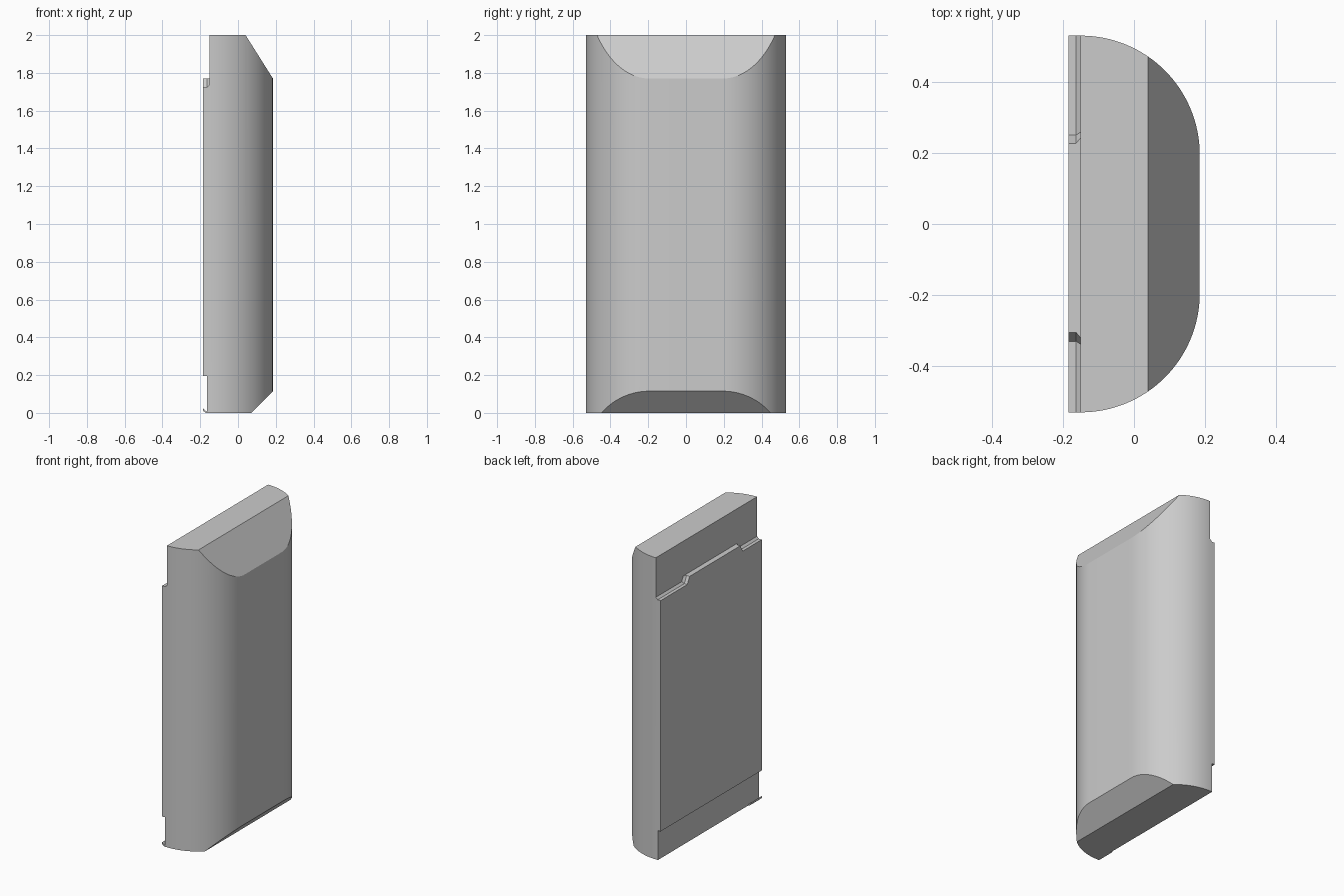
import bpy, bmesh, math

old = bpy.data.objects.get("Cube")
if old:
    bpy.data.objects.remove(old, do_unlink=True)

GREY = (0.6, 0.6, 0.6, 1.0)
mat = bpy.data.materials.new("plain grey")
mat.use_nodes = True
mat.diffuse_color = GREY
mat.node_tree.nodes["Principled BSDF"].inputs["Base Color"].default_value = GREY


def loft(name, rings):
    """Closed solid through rings of equal point count, capped at both ends."""
    bm = bmesh.new()
    loops = [[bm.verts.new(p) for p in ring] for ring in rings]
    n = len(loops[0])
    for a, b in zip(loops, loops[1:]):
        for i in range(n):
            j = (i + 1) % n
            bm.faces.new((a[i], a[j], b[j], b[i]))
    bm.faces.new(loops[0])
    bm.faces.new(loops[-1])
    bmesh.ops.recalc_face_normals(bm, faces=bm.faces)
    mesh = bpy.data.meshes.new(name)
    bm.to_mesh(mesh)
    bm.free()
    mesh.materials.append(mat)
    obj = bpy.data.objects.new(name, mesh)
    bpy.context.collection.objects.link(obj)
    return obj


def side_prism(name, profile, y0, y1):
    """Extrude an (x, z) profile along y."""
    return loft(name, [[(x, y, z) for x, z in profile] for y in (y0, y1)])


BACK, WALL, HALF, HEIGHT = -0.185, -0.15, 0.53, 2.0
RADIUS, FLAT = 0.335, 0.195

# Body: flat back, rounded long edges on the outer side
STEPS = 32
quarter = [(WALL + RADIUS * math.sin(t), FLAT + RADIUS * math.cos(t))
           for t in (math.pi / 2 * i / STEPS for i in range(STEPS + 1))]
outline = [(BACK, HALF)] + quarter
outline += [(x, -y) for x, y in reversed(outline)]
body = loft("body", [[(x, y, z) for x, y in outline] for z in (0, HEIGHT)])

# Cuts: sloped top and bottom, back step above the panel, recess below it
cuts = [
    [(0.04, HEIGHT), (0.185, 1.77), (0.248, 1.67), (0.4, 2.2), (-0.086, 2.2)],
    [(0.07, 0), (0.185, 0.115), (0.27, 0.2), (0.4, -0.2), (-0.13, -0.2)],
    [(-0.3, 1.725), (-0.163, 1.725), (WALL, 1.738), (WALL, 2.1), (-0.3, 2.1)],
    [(-0.3, -0.1), (-0.165, -0.1), (-0.165, 0.195), (-0.3, 0.195)],
]
bpy.context.view_layer.objects.active = body
for profile in cuts:
    cutter = side_prism("cutter", profile, -0.7, 0.7)
    cutter.hide_render = True
    mod = body.modifiers.new("cut", 'BOOLEAN')
    mod.operation = 'DIFFERENCE'
    mod.solver = 'EXACT'
    mod.object = cutter
    bpy.ops.object.modifier_apply(modifier=mod.name)
    bpy.data.objects.remove(cutter, do_unlink=True)

bpy.ops.object.select_all(action='DESELECT')
body.select_set(True)
bpy.ops.object.shade_smooth_by_angle(angle=math.radians(20))

# Raised tab on the back ledge, flared where it meets the wall
tab_rings = []
for x, flare in ((BACK, 0), (-0.163, 0), (WALL + 0.002, 0.018)):
    tab_rings.append([(x, -0.33 - flare, 1.725), (x, 0.25 + flare, 1.725),
                      (x, 0.227 + flare, 1.77), (x, -0.305 - flare, 1.77)])
loft("top_tab", tab_rings)

# Small hook at one lower back corner
side_prism("bottom_hook", [(BACK, 0.025), (BACK, 0.012), (-0.172, 0),
                           (-0.163, 0), (-0.163, 0.008), (-0.172, 0.01)],
           -HALF, -0.42)
